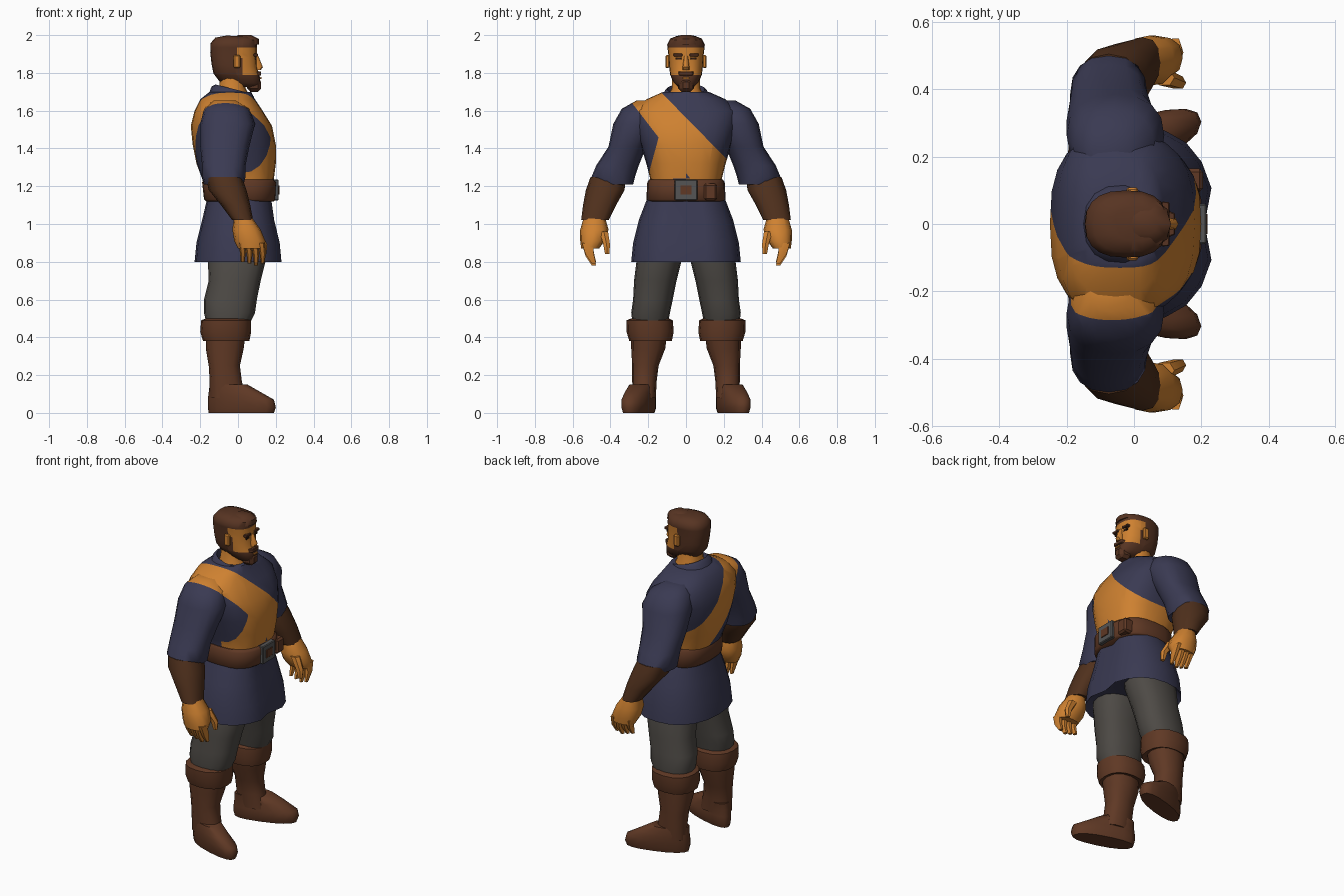
import bpy, bmesh, math
from mathutils import Vector

default_cube = bpy.data.objects.get("Cube")
if default_cube:
    bpy.data.objects.remove(default_cube, do_unlink=True)


def material(name, r, g, b):
    mat = bpy.data.materials.new(name)
    mat.use_nodes = True
    mat.diffuse_color = (r, g, b, 1)
    shader = next(n for n in mat.node_tree.nodes if n.type == "BSDF_PRINCIPLED")
    shader.inputs["Base Color"].default_value = (r, g, b, 1)
    return mat


skin = material("skin and sash orange", .62, .22, .03)
navy = material("navy cloth", .042, .042, .085)
leather = material("brown leather", .115, .04, .018)
bracer_brown = material("dark bracer leather", .08, .03, .012)
hair = material("brown hair", .095, .034, .016)
wool = material("grey wool", .075, .068, .06)
iron = material("dull iron", .09, .09, .09)
dark = material("dark eye brown", .03, .012, .006)


def finish(name, bm, mats, angle=50):
    bmesh.ops.recalc_face_normals(bm, faces=bm.faces)
    mesh = bpy.data.meshes.new(name)
    bm.to_mesh(mesh)
    bm.free()
    for mat in mats:
        mesh.materials.append(mat)
    mesh.shade_smooth()
    mesh.set_sharp_from_angle(angle=math.radians(angle))
    obj = bpy.data.objects.new(name, mesh)
    bpy.context.collection.objects.link(obj)
    return obj


def loft(name, mats, rings, side=1, n=16, tilt=0, shear=0, power=.85, paint=None, slit=0):
    """Skin rings of (z, back, front, inner, outer); paint = (cut planes, face rule)."""
    bm = bmesh.new()
    loops = []
    for z, x0, x1, y0, y1 in rings:
        loop = []
        for i in range(n):
            a = math.tau * i / n
            c, s = math.cos(a), math.sin(a)
            dx = math.copysign(abs(c) ** power, c) * (x1 - x0) / 2
            dy = math.copysign(abs(s) ** power, s) * (y1 - y0) / 2
            if i == 0:
                dx -= slit
            loop.append(bm.verts.new(((x0 + x1) / 2 + dx,
                                      side * ((y0 + y1) / 2 + dy + shear * dx),
                                      z + tilt * dx)))
        loops.append(loop)
    for low, high in zip(loops, loops[1:]):
        for i in range(n):
            j = (i + 1) % n
            bm.faces.new((low[i], low[j], high[j], high[i]))
    bm.faces.new(loops[0])
    bm.faces.new(loops[-1])
    if paint:
        cuts, rule = paint
        for point, normal in cuts:
            bmesh.ops.bisect_plane(bm, geom=bm.verts[:] + bm.edges[:] + bm.faces[:],
                                   plane_co=point, plane_no=normal)
        for face in bm.faces:
            face.material_index = rule(face.calc_center_median())
    return finish(name, bm, mats)


def body(name, mats, rings, **options):
    """Loft centred on the body, with rings of (z, back, front, half width)."""
    return loft(name, mats, [(z, a, b, -w, w) for z, a, b, w in rings], **options)


def block(name, mat, centre, size, taper=1, bevel=.15):
    """Bevelled box whose front end is scaled by taper."""
    bm = bmesh.new()
    bmesh.ops.create_cube(bm, size=1)
    for v in bm.verts:
        if v.co.x > 0:
            v.co.y *= taper
        v.co = Vector(centre) + Vector([a * b for a, b in zip(v.co, size)])
    bmesh.ops.bevel(bm, geom=bm.edges[:], offset=min(size) * bevel,
                    segments=1, affect='EDGES')
    return finish(name, bm, [mat], 30)


# Sash: a diagonal band over the right shoulder, with a flap at the right waist
upper, lower, flap = ((-.115, 1.68), (.17, 1.39)), ((-.27, 1.62), (0, 1.27)), ((-.15, 1.44), (-.21, 1.22))


def above(line, y, z):
    (ya, za), (yb, zb) = line
    return (z - za) - (zb - za) / (yb - ya) * (y - ya)


def cut(line):
    (ya, za), (yb, zb) = line
    return ((0, ya, za), (0, zb - za, ya - yb))


def sash_rule(p):
    band = above(upper, p.y, p.z) < 0 < above(lower, p.y, p.z)
    corner = p.x > .02 and above(lower, p.y, p.z) < 0 and above(flap, p.y, p.z) < 0
    notch = abs(p.y + .02) < .05 and p.z < 1.27
    return int((band or corner) and not notch)


sash = ([cut(upper), cut(lower)], sash_rule)
chest_sash = ([cut(upper), cut(lower), cut(flap), ((.02, 0, 0), (1, 0, 0))], sash_rule)

# Tunic
body("tunic_chest", [navy, skin], [
    (1.14, -.16, .18, .19), (1.24, -.19, .19, .19), (1.32, -.22, .2, .21),
    (1.42, -.24, .2, .24), (1.52, -.25, .18, .27), (1.6, -.23, .13, .28),
    (1.66, -.2, .09, .21), (1.7, -.15, .07, .12)],
    n=24, power=.75, paint=chest_sash)
body("tunic_skirt", [navy], [
    (.84, -.2, .2, .26), (.8, -.23, .24, .29), (.9, -.22, .23, .28),
    (1.02, -.19, .2, .25), (1.15, -.16, .18, .2)], n=20, slit=.03)
body("collar", [navy], [
    (1.64, -.16, .1, .13), (1.7, -.14, .085, .115), (1.715, -.12, .07, .1),
    (1.68, -.11, .06, .085)], tilt=-.25)

# Belt and buckle
body("belt", [leather], [
    (1.12, -.17, .19, .2), (1.13, -.18, .2, .21), (1.22, -.19, .205, .205),
    (1.235, -.18, .19, .195)], n=24, power=.75)
block("buckle", iron, (.2, 0, 1.18), (.03, .12, .11))
block("buckle_centre", leather, (.213, 0, 1.18), (.012, .06, .05))
block("belt_pouch", leather, (.17, .13, 1.17), (.07, .07, .09))

# Neck and head, painted with hair, beard and face
body("neck", [skin], [(1.66, -.12, .07, .1), (1.72, -.1, .04, .075), (1.82, -.09, .04, .07)])


def head_rule(p):
    if p.z > 1.935 or p.x < -.005:
        return 1
    if p.z < 1.79 or (p.x < .025 and p.z < 1.88):
        return 2
    return 0


body("head", [skin, hair, hair], [
    (1.725, -.04, .1, .04), (1.75, -.1, .12, .066), (1.79, -.13, .115, .084),
    (1.84, -.14, .1, .09), (1.9, -.147, .1, .094), (1.95, -.145, .1, .1),
    (1.98, -.12, .1, .085), (1.994, -.06, .07, .05)],
    n=20, tilt=-.06, power=.8, paint=([
        ((0, 0, 1.935), (0, 0, 1)), ((0, 0, 1.79), (0, 0, 1)), ((0, 0, 1.88), (0, 0, 1)),
        ((-.005, 0, 0), (1, 0, 0)), ((.025, 0, 0), (1, 0, 0))], head_rule))
body("hair_quiff", [hair], [(1.95, -.02, .11, .07), (1.98, -.03, .11, .06), (2, 0, .07, .03)],
     n=10)
loft("nose", [skin], [(1.815, .08, .12, -.018, .018), (1.83, .08, .132, -.018, .018),
                      (1.89, .08, .108, -.01, .01)], n=8)
block("moustache", hair, (.105, 0, 1.797), (.035, .09, .022), taper=.7)
block("lower_lip", skin, (.121, 0, 1.772), (.008, .035, .01))
block("chin_beard", hair, (.085, 0, 1.735), (.075, .09, .07), taper=.75, bevel=.25)


def add_side(label, s):
    # Face details
    block(label + "_ear", skin, (-.005, s * .098, 1.86), (.035, .022, .07), bevel=.3)
    block(label + "_brow", hair, (.094, s * .042, 1.895), (.022, .05, .014), taper=.9)
    block(label + "_eye", dark, (.094, s * .04, 1.876), (.009, .03, .012))

    # Sleeve, bracer and hand
    loft(label + "_sleeve", [navy, skin], [
        (1.22, -.15, .02, .31, .45), (1.21, -.18, .03, .28, .47), (1.25, -.19, .04, .27, .5),
        (1.31, -.19, .04, .25, .475), (1.41, -.2, .06, .21, .41), (1.53, -.2, .09, .14, .385),
        (1.61, -.18, .06, .12, .34), (1.655, -.13, -.01, .14, .26)],
        side=s, paint=sash if s < 0 else None)
    loft(label + "_bracer", [bracer_brown], [
        (1.02, -.03, .08, .41, .555), (1.1, -.09, .065, .37, .545),
        (1.18, -.155, .045, .325, .53), (1.25, -.17, .02, .32, .505)], side=s, n=12)
    loft(label + "_palm", [skin], [
        (.87, .0, .14, .46, .555), (.91, -.02, .145, .43, .56),
        (.97, -.03, .12, .41, .56), (1.04, -.02, .07, .43, .54)], side=s, n=12)
    for i in range(4):
        x, drop = .0 + .035 * i, .01 * abs(i - 2)
        loft(label + "_finger_" + str(i + 1), [skin], [
            (.78 + drop, x + .015, x + .035, .475, .5), (.83 + drop, x + .01, x + .042, .485, .535),
            (.9, x, x + .037, .49, .555)], side=s, n=6)
    loft(label + "_thumb", [skin], [
        (.84, .125, .15, .405, .43), (.89, .11, .155, .4, .44),
        (.96, .06, .12, .41, .46)], side=s, n=6)

    # Trousers
    loft(label + "_trouser_leg", [wool], [
        (.45, -.16, .05, .1, .28), (.53, -.18, .09, .085, .29), (.6, -.18, .1, .07, .28),
        (.7, -.155, .12, .05, .275), (.82, -.16, .15, .02, .26), (.95, -.15, .15, .01, .22)],
        side=s)

    # Boots
    loft(label + "_boot_cuff", [leather], [
        (.39, -.16, .03, .1, .28), (.38, -.185, .06, .075, .3), (.43, -.2, .07, .065, .315),
        (.49, -.195, .07, .07, .315), (.5, -.17, .05, .09, .29)], side=s)
    loft(label + "_boot_shaft", [leather], [
        (.08, -.15, .04, .16, .28), (.17, -.15, .02, .155, .285), (.25, -.155, .01, .145, .285),
        (.34, -.17, .03, .11, .29), (.42, -.17, .04, .1, .29)], side=s, n=12)
    loft(label + "_boot_foot", [leather], [
        (0, -.155, .19, .19, .31), (.03, -.16, .2, .18, .32), (.07, -.16, .19, .18, .32),
        (.11, -.155, .12, .175, .31), (.15, -.15, .05, .165, .29)],
        side=s, shear=.3)


add_side("left", 1)
add_side("right", -1)
